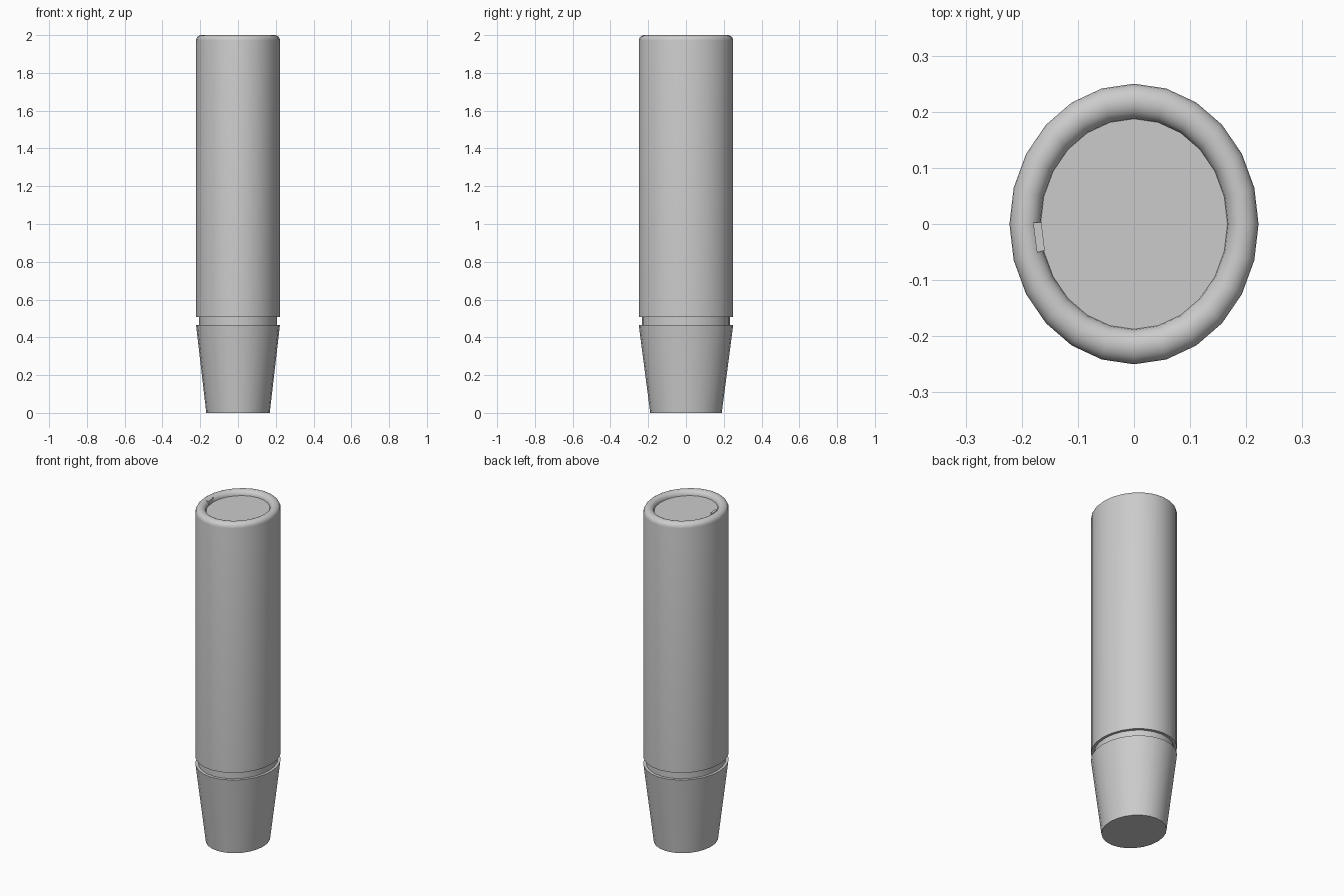
import bpy, bmesh, math

if "Cube" in bpy.data.objects:
    bpy.data.objects.remove(bpy.data.objects["Cube"])

SIDES, RX, RY = 24, 0.222, 0.25


def lathe(name, profile):
    """Oval turned solid, closed at both ends; profile = (radius factor, z), bottom to top."""
    bm = bmesh.new()
    rings = []
    for f, z in profile:
        rings.append([bm.verts.new((RX * f * math.cos(2 * math.pi * i / SIDES),
                                    RY * f * math.sin(2 * math.pi * i / SIDES), z))
                      for i in range(SIDES)])
    for a, b in zip(rings, rings[1:]):
        for i in range(SIDES):
            j = (i + 1) % SIDES
            bm.faces.new((a[i], a[j], b[j], b[i]))
    bm.faces.new(rings[0][::-1])
    bm.faces.new(rings[-1])
    return finish(name, bm)


def finish(name, bm):
    bmesh.ops.recalc_face_normals(bm, faces=bm.faces[:])
    me = bpy.data.meshes.new(name)
    bm.to_mesh(me)
    bm.free()
    ob = bpy.data.objects.new(name, me)
    bpy.context.collection.objects.link(ob)
    bpy.ops.object.select_all(action='DESELECT')
    ob.select_set(True)
    bpy.context.view_layer.objects.active = ob
    bpy.ops.object.shade_smooth_by_angle(angle=math.radians(35))
    return ob


# Tapered lower end
lathe("tapered_base", [(0.757, 0), (1, 0.465)])

# Recessed joint between base and body
lathe("joint_groove", [(0.93, 0.465), (0.93, 0.508)])

# Long body with a rounded rim around a sunken flat top
RIM_Z, RIM_H = 1.972, 0.028
rim = [(0.875 + 0.125 * math.cos(math.pi * k / 10), RIM_Z + RIM_H * math.sin(math.pi * k / 10))
       for k in range(11)]
lathe("body", [(1, 0.508)] + rim)

# Small tab set into the inside of the rim
outline = [(-0.180, 0.003), (-0.173, -0.051), (-0.159, -0.047), (-0.165, 0.003)]
bm = bmesh.new()
low = [bm.verts.new((x, y, 1.968)) for x, y in outline]
top = [bm.verts.new((x, y, 1.999)) for x, y in outline]
bm.faces.new(low[::-1])
bm.faces.new(top)
for i in range(4):
    j = (i + 1) % 4
    bm.faces.new((low[i], low[j], top[j], top[i]))
finish("rim_tab", bm)
